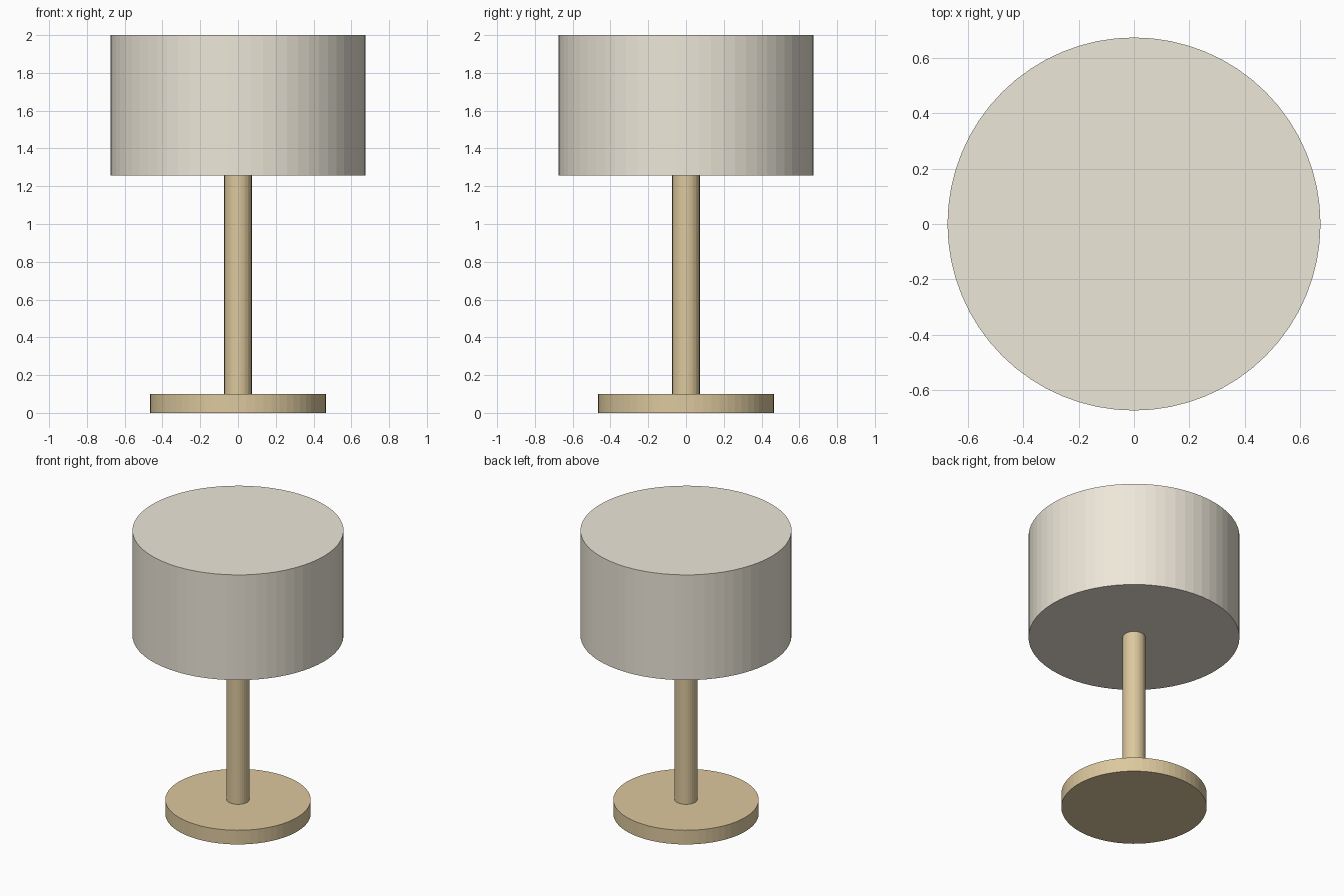
import bpy

if "Cube" in bpy.data.objects:
    bpy.data.objects.remove(bpy.data.objects["Cube"])


def material(name, color):
    m = bpy.data.materials.new(name)
    m.diffuse_color = color
    m.use_nodes = True
    m.node_tree.nodes["Principled BSDF"].inputs["Base Color"].default_value = m.diffuse_color
    return m


def disc(name, radius, z0, z1, sides, mat):
    """Upright capped cylinder between two heights."""
    bpy.ops.mesh.primitive_cylinder_add(
        vertices=sides, radius=radius, depth=z1 - z0, location=(0, 0, (z0 + z1) / 2))
    ob = bpy.context.object
    ob.name = name
    ob.data.materials.append(mat)
    return ob


brass = material("brass", (0.72, 0.58, 0.34, 1))
fabric = material("fabric", (0.85, 0.80, 0.69, 1))

# Round foot, slim stem and drum shade
disc("base", 0.465, 0.0, 0.10, 64, brass)
disc("stem", 0.073, 0.10, 1.257, 32, brass)
disc("lampshade", 0.675, 1.257, 2.0, 64, fabric)
